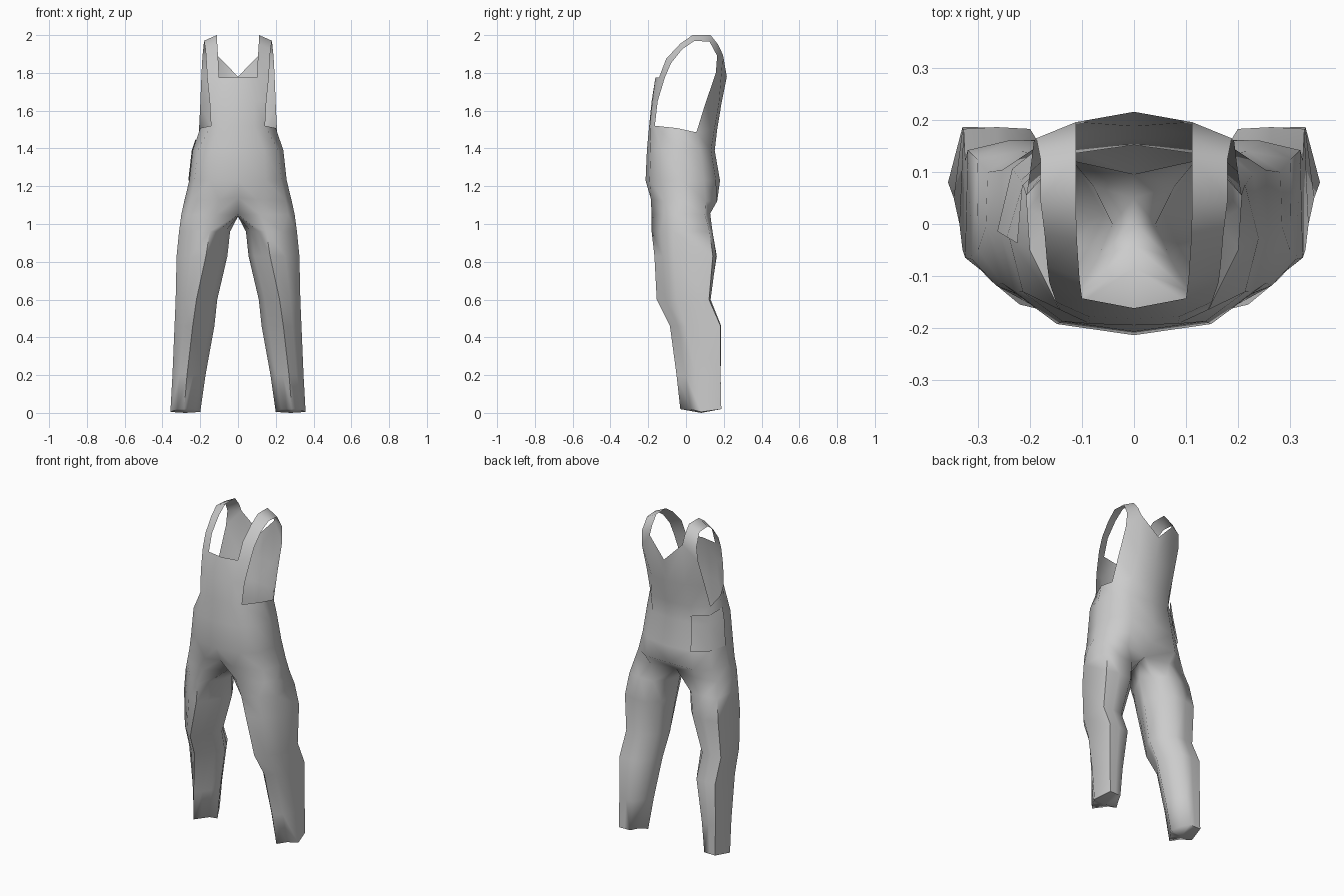
import bpy, bmesh, math

if "Cube" in bpy.data.objects:
    bpy.data.objects.remove(bpy.data.objects["Cube"])

grey = bpy.data.materials.new("grey_cloth")
grey.diffuse_color = (0.6, 0.6, 0.6, 1)
grey.use_nodes = True
grey.node_tree.nodes["Principled BSDF"].inputs["Base Color"].default_value = grey.diffuse_color


def spow(v, p):
    return math.copysign(abs(v) ** p, v)


def lerp(a, b, t):
    return [u + (v - u) * t for u, v in zip(a, b)]


def hip_ring(z, rx, yf, yb, p=0.8):
    """Half ring from front centre round the side to back centre."""
    cy, ry, pts = (yf + yb) / 2, (yb - yf) / 2, []
    for i in range(7):
        a = math.radians(-90 + 30 * i)
        x = 0 if i in (0, 6) else rx * spow(math.cos(a), p)
        pts.append((x, cy + ry * spow(math.sin(a), p), z))
    return pts


def leg_ring(z, bulge, front, outer, back_out, back_in, inner):
    """Five-cornered section with softened sides, columns 0-6 outside, 7-9 inside."""
    corners = (front, outer, back_out, back_in, inner)
    c = [sum(p[k] for p in corners) / 5 for k in (0, 1)]

    def side(a, b, t):
        return lerp(c, lerp(a, b, t), bulge)
    ring = [side(inner, front, .67), front, side(front, outer, .5), outer, back_out,
            side(back_out, back_in, .5), back_in, side(back_in, inner, .5),
            inner, side(inner, front, .33)]
    return [(x, y, z) for x, y in ring]


def finish(name, bm, mirror):
    bmesh.ops.recalc_face_normals(bm, faces=bm.faces)
    me = bpy.data.meshes.new(name)
    bm.to_mesh(me)
    bm.free()
    me.materials.append(grey)
    ob = bpy.data.objects.new(name, me)
    bpy.context.collection.objects.link(ob)
    if mirror:
        mod = ob.modifiers.new("mirror", 'MIRROR')
        mod.use_clip = True
        mod.merge_threshold = 0.002
    bpy.ops.object.select_all(action='DESELECT')
    bpy.context.view_layer.objects.active = ob
    ob.select_set(True)
    bpy.ops.object.shade_smooth_by_angle(angle=math.radians(75))
    return ob


bm = bmesh.new()


def add(pts):
    return [bm.verts.new(p) for p in pts]


def bridge(a, b, closed=False):
    n = len(a)
    for i in range(n if closed else n - 1):
        j = (i + 1) % n
        bm.faces.new((a[i], a[j], b[j], b[i]))


# Waist and hips
waist = [(0, -.195, 1.52), (.085, -.192, 1.52), (.143, -.165, 1.52),
         (.2, -.05, 1.508), (.207, .055, 1.485), (.135, .15, 1.5), (0, .165, 1.5)]
belly = hip_ring(1.39, .24, -.207, .152)
hip = hip_ring(1.23, .258, -.214, .18)
seat = hip_ring(1.12, .285, -.195, .185)
seat[0] = (0, -.175, 1.14)
seat[1] = (.1, -.185, 1.13)
seat[6] = (0, .165, 1.12)
crotch = hip_ring(1.05, .298, -.188, .14)
crotch[0] = (0, -.085, 1.05)
crotch[1] = (.115, -.183, 1.05)
crotch[3] = (.3, -.05, 1.05)
crotch[4] = (.282, .1, 1.05)
crotch[5] = (.15, .128, 1.055)
crotch[6] = (0, .095, 1.055)
rows = [add(r) for r in (waist, belly, hip, seat, crotch)]
for a, b in zip(rows, rows[1:]):
    bridge(a, b)

# Leg, joined to the hips through the crotch line
top = rows[-1] + add([(0, .05, 1.042), (0, 0, 1.04), (0, -.04, 1.042)])
legs = [
    (.96, 1.08, (.15, -.182), (.312, -.068), (.302, .125), (.13, .135), (.042, 0)),
    (.83, 1.06, (.17, -.167), (.325, -.065), (.32, .142), (.16, .163), (.056, .02)),
    (.6, 1.05, (.22, -.155), (.33, -.05), (.325, .122), (.2, .127), (.11, 0)),
    (.46, 1.03, (.24, -.085), (.336, 0), (.328, .183), (.2, .183), (.125, .05)),
    (.2, 1.02, (.27, -.05), (.347, .05), (.33, .183), (.235, .18), (.172, .07)),
    (.02, 1, (.285, -.03), (.358, .08), (.33, .187), (.255, .185), (.2, .085))]
prev = top
for spec in legs:
    ring = add(leg_ring(*spec))
    bridge(prev, ring, True)
    prev = ring
prev[3].co.z = prev[8].co.z = .005

# Foot opening closed with a shallow cap
foot = bm.verts.new((.28, .08, 0))
for i in range(10):
    bm.faces.new((prev[i], prev[(i + 1) % 10], foot))

# Bib
bib = rows[0][:3]
for pts in ([(0, -.182, 1.65), (.088, -.178, 1.65), (.15, -.15, 1.65)],
            [(0, -.162, 1.775), (.1, -.143, 1.775), (.163, -.112, 1.775)]):
    new = add(pts)
    bridge(new, bib)
    bib = new

# Back panel with V neckline
back = rows[0][4:]
for pts in ([(.2, .1, 1.63), (.115, .175, 1.64), (0, .188, 1.64)],
            [(.193, .158, 1.8), (.112, .196, 1.895), (0, .216, 1.78)]):
    new = add(pts)
    bridge(new, back)
    back = new

# Shoulder strap from bib to back panel
strap = bib[1:]
for pts in ([(.105, -.105, 1.875), (.167, -.08, 1.85)],
            [(.11, -.03, 1.955), (.172, -.02, 1.925)],
            [(.112, .035, 2.0), (.18, .045, 1.97)],
            [(.112, .13, 2.0), (.18, .125, 1.965)],
            [(.112, .17, 1.95), (.188, .165, 1.89)]):
    new = add(pts)
    bridge(new, strap)
    strap = new
bridge([back[1], back[0]], strap)
finish("dungarees", bm, True)

# Loose patch on the rear left hip
bm = bmesh.new()
grid = []
for lo, hi, t in ((waist, belly, .5), (belly, hip, 0), (belly, hip, 1)):
    pts = [lerp(lo[c], hi[c], t) for c in (3, 4, 5)]
    grid.append(add([(-x * 1.02, y * 1.06 + .004, z) for x, y, z in pts]))
for a, b in zip(grid, grid[1:]):
    bridge(b, a)
finish("hip_patch", bm, False)
